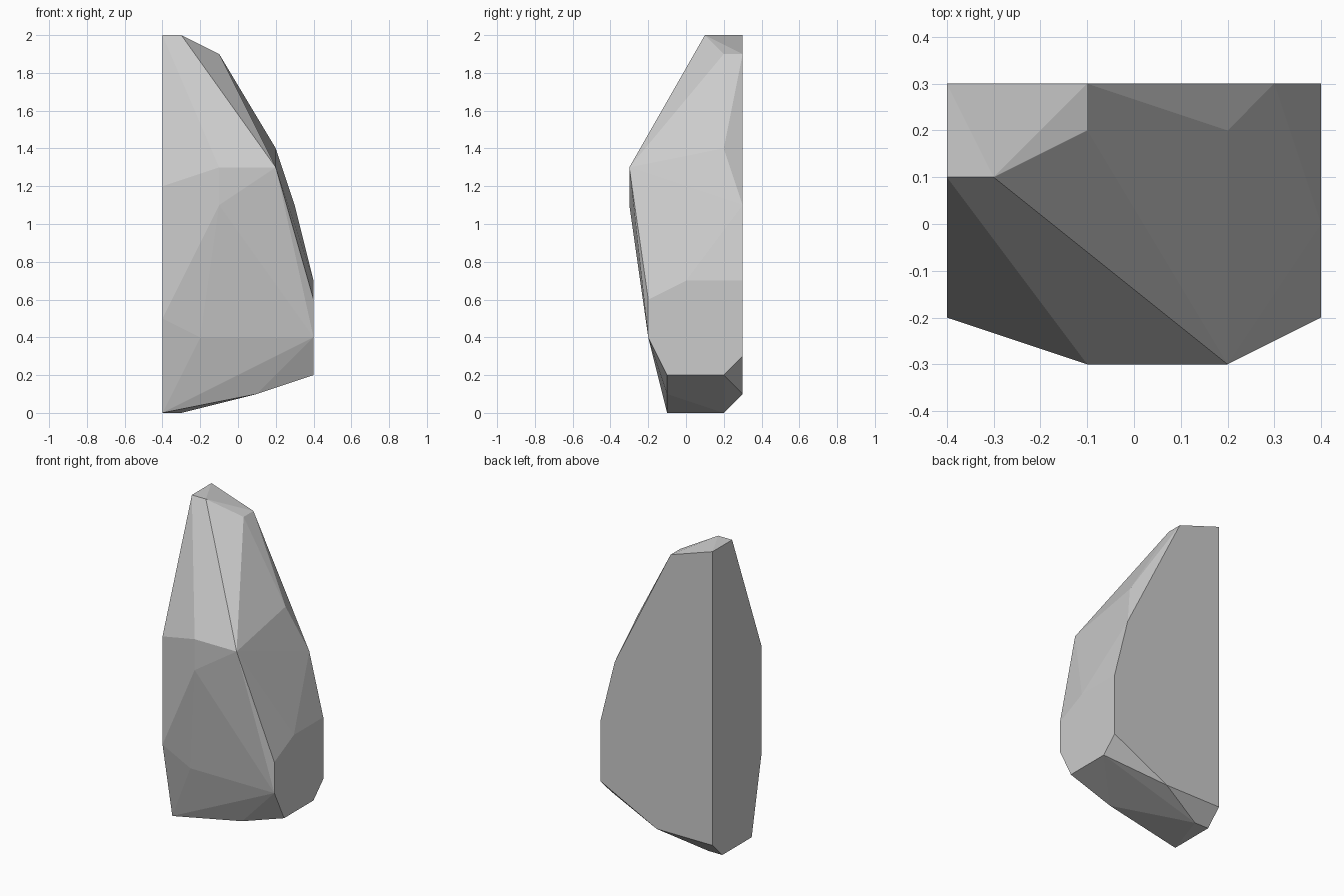
import bpy
import bmesh

if "Cube" in bpy.data.objects:
    bpy.data.objects.remove(bpy.data.objects["Cube"])

# Flat left side (y, z) at x = -0.4
left = [(-.1, 0), (.2, 0), (.3, .1), (.3, 2), (.1, 2), (-.2, 1.2), (-.2, .5)]
# Flat right side (y, z) at x = 0.4
right = [(-.1, .2), (.2, .2), (.3, .3), (.3, .7), (0, .7), (-.2, .6), (-.2, .4)]
# Remaining corners of the flat back (x, z) at y = 0.3
back = [(0, .1), (.3, 1.1), (-.1, 1.9)]
# Front bulge (x, z) at y = -0.3
front = [(-.1, 1.1), (-.1, 1.3), (.2, 1.3)]
# Chipped corners on the base, shoulder and peak
chips = [(-.3, .2, 0), (.1, -.1, .1), (-.2, -.2, .4),
         (.2, .2, 1.4), (-.1, .2, 1.9), (-.3, .1, 2)]

points = [(-.4, y, z) for y, z in left] + [(.4, y, z) for y, z in right]
points += [(x, .3, z) for x, z in back] + [(x, -.3, z) for x, z in front] + chips

# Rock: faceted convex skin around the outlines
bm = bmesh.new()
for p in points:
    bm.verts.new(p)
bmesh.ops.convex_hull(bm, input=bm.verts[:])
bmesh.ops.delete(bm, geom=[v for v in bm.verts if not v.link_faces], context='VERTS')
bmesh.ops.dissolve_limit(bm, angle_limit=0.002, verts=bm.verts[:], edges=bm.edges[:])
bmesh.ops.recalc_face_normals(bm, faces=bm.faces[:])
mesh = bpy.data.meshes.new("rock")
bm.to_mesh(mesh)
bm.free()
bpy.context.collection.objects.link(bpy.data.objects.new("rock", mesh))
